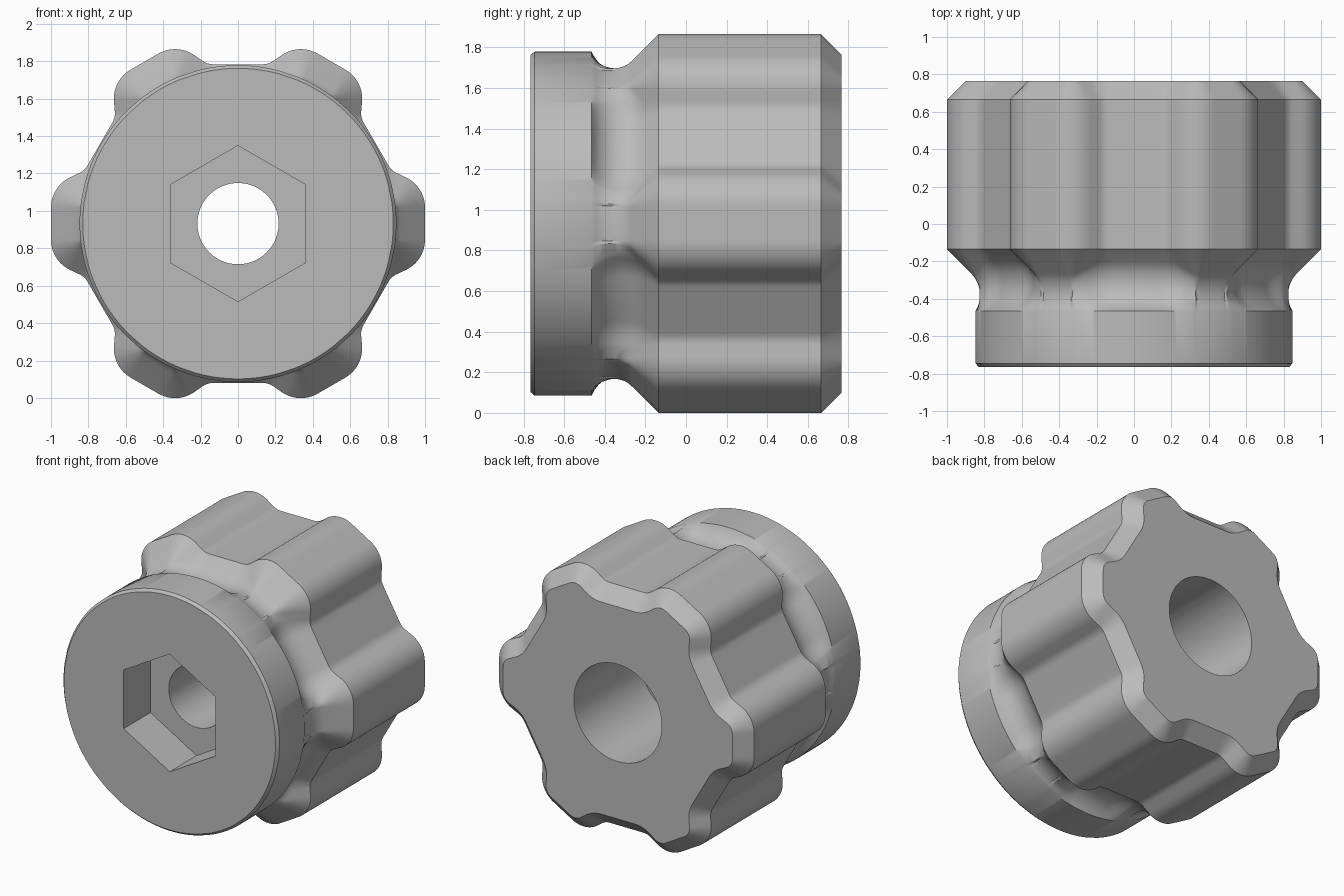
import bpy
import bmesh
from math import sin, cos, pi, radians, sqrt, atan2, tau

cube = bpy.data.objects.get("Cube")
if cube:
    bpy.data.objects.remove(cube)

# Main dimensions, the knob axis runs along y
AXIS_Z = 0.932
FRONT, FLANGE_BACK, GRIP_FRONT, GRIP_BACK, BACK = -0.765, -0.465, -0.135, 0.665, 0.765
FLANGE_R, VALLEY_R, GROOVE_R = 0.847, 0.852, 0.165
LOBE_R, ROOT_R = 0.18, 0.1
SIDE, VALLEY = radians(65), radians(30)
BEVEL = 0.1


def meet(a, d, b, e):
    """Crossing of two lines given by normal angle and distance."""
    k = sin(b - a)
    return (d * sin(b) - e * sin(a)) / k, (e * cos(a) - d * cos(b)) / k


def lobe_half():
    """Half a lobe as (x, z, normal angle), from its tip to the valley middle."""
    side = cos(SIDE) + 0.2 * sin(SIDE)
    cx, cz = meet(0, 1 - LOBE_R, SIDE, side - LOBE_R)
    rx, rz = meet(SIDE, side + ROOT_R, VALLEY, VALLEY_R + ROOT_R)
    pts = [(1, cz * i / 3, 0) for i in range(3)]
    for i in range(13):
        a = SIDE * i / 12
        pts.append((cx + LOBE_R * cos(a), cz + LOBE_R * sin(a), a))
    for i in range(9):
        a = SIDE + (VALLEY - SIDE) * i / 8
        pts.append((rx - ROOT_R * cos(a), rz - ROOT_R * sin(a), a))
    x, z, a = pts[-1]
    mx, mz = VALLEY_R * cos(VALLEY), VALLEY_R * sin(VALLEY)
    pts += [(x + (mx - x) * i / 6, z + (mz - z) * i / 6, a) for i in range(1, 7)]
    return pts


def grip_outline():
    half = lobe_half()
    sector = [(x, -z, -a) for x, z, a in reversed(half[1:])] + half[:-1]
    out = []
    for k in range(6):
        t = k * pi / 3
        out += [(x * cos(t) - z * sin(t), x * sin(t) + z * cos(t), a + t)
                for x, z, a in sector]
    return out


def groove(x, z, a, steps=10):
    """Section points (inset, y) from the flange rim to the grip bevel."""
    b = x * cos(a) + z * sin(a)
    h = -(b - sqrt(b * b - x * x - z * z + FLANGE_R ** 2))
    f = (h - FLANGE_BACK + GRIP_FRONT) / sqrt(2)
    v = -GRIP_FRONT + GROOVE_R * sqrt(2)
    u = h + FLANGE_BACK + sqrt(2) * sqrt(GROOVE_R ** 2 - (GROOVE_R - f) ** 2)
    ch, cy = (u + v) / 2, (u - v) / 2
    start = atan2(FLANGE_BACK - cy, h - ch) % tau
    end = radians(135)
    res = []
    for i in range(steps + 1):
        t = start + (end - start) * i / steps
        res.append((-(ch + GROOVE_R * cos(t)), cy + GROOVE_R * sin(t)))
    return res


outline = grip_outline()


def inset_point(p, inset, y):
    x, z, a = p
    return (x - inset * cos(a), y, z - inset * sin(a) + AXIS_Z)


# Direction of each column where it meets the round flange
rim_angles = []
for p in outline:
    px, _, pz = inset_point(p, groove(*p)[0][0], 0)
    rim_angles.append(atan2(pz - AXIS_Z, px))


def circle(r, y):
    return [(r * cos(a), y, r * sin(a) + AXIS_Z) for a in rim_angles]


def hexagon(apothem, y):
    ring = []
    for a in rim_angles:
        r = apothem / cos((a + pi / 6) % (pi / 3) - pi / 6)
        ring.append((r * cos(a), y, r * sin(a) + AXIS_Z))
    return ring


# Hex socket, through hole and rear bore
rings = [circle(0.345, BACK), circle(0.345, 0.015), circle(0.217, 0.015),
         circle(0.217, FLANGE_BACK), hexagon(0.361, FLANGE_BACK),
         hexagon(0.361, FRONT)]
# Flange with a small front bevel
rings += [circle(0.83, FRONT), circle(FLANGE_R, FRONT + 0.02)]
# Groove between flange and grip
sections = [groove(*p) for p in outline]
for i in range(len(sections[0])):
    rings.append([inset_point(p, *s[i]) for p, s in zip(outline, sections)])
# Lobed grip with bevelled back
for inset, y in ((0, GRIP_FRONT), (0, GRIP_BACK), (BEVEL, BACK)):
    rings.append([inset_point(p, inset, y) for p in outline])

# Loft all rings into one closed body
bm = bmesh.new()
loops = [[bm.verts.new(co) for co in ring] for ring in rings]
n = len(outline)
for j, low in enumerate(loops):
    high = loops[(j + 1) % len(loops)]
    for i in range(n):
        k = (i + 1) % n
        bm.faces.new((low[i], low[k], high[k], high[i]))
bmesh.ops.recalc_face_normals(bm, faces=bm.faces)
mesh = bpy.data.meshes.new("lobed_knob")
bm.to_mesh(mesh)
bm.free()
knob = bpy.data.objects.new("lobed_knob", mesh)
bpy.context.collection.objects.link(knob)

# Plain grey material
grey = bpy.data.materials.new("plain_grey")
grey.use_nodes = True
colour = (0.5, 0.5, 0.5, 1)
grey.diffuse_color = colour
grey.node_tree.nodes["Principled BSDF"].inputs["Base Color"].default_value = colour
mesh.materials.append(grey)

bpy.ops.object.select_all(action='DESELECT')
knob.select_set(True)
bpy.context.view_layer.objects.active = knob
bpy.ops.object.shade_smooth_by_angle(angle=radians(28))
